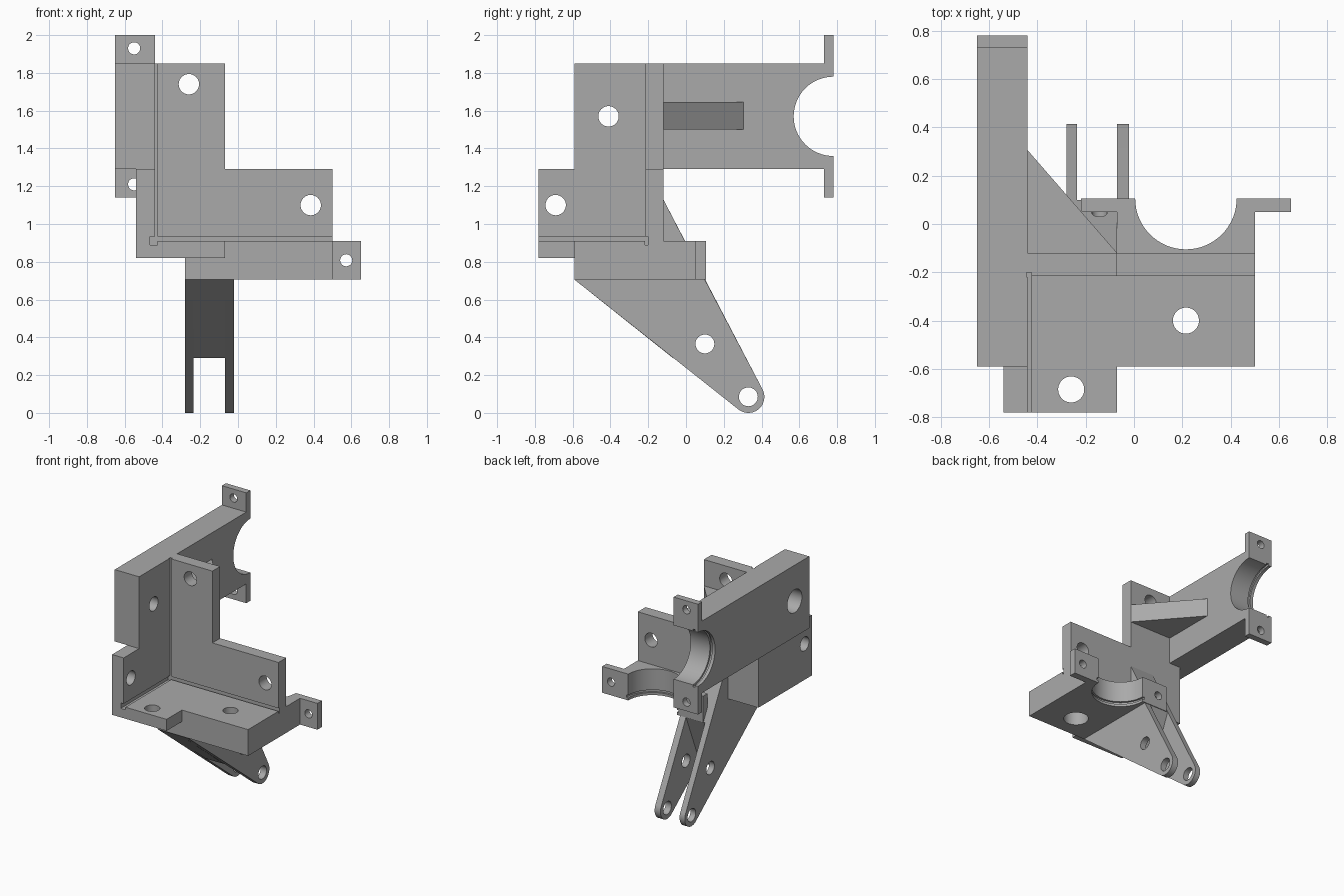
import bpy, bmesh, math

cube = bpy.data.objects.get("Cube")
if cube:
    bpy.data.objects.remove(cube, do_unlink=True)

grey = bpy.data.materials.new("plain_grey")
grey.use_nodes = True
grey.diffuse_color = (0.4, 0.4, 0.4, 1)
grey.node_tree.nodes["Principled BSDF"].inputs["Base Color"].default_value = (0.4, 0.4, 0.4, 1)

# Where a profile point (u, v) at depth w lands for each extrusion axis
PLACE = {
    "X": lambda u, v, w: (w, u, v),
    "Y": lambda u, v, w: (u, w, v),
    "Z": lambda u, v, w: (u, v, w),
}
parts = []
cutters = bpy.data.collections.new("cutters")
bpy.context.scene.collection.children.link(cutters)


def prism(name, axis, lo, hi, pts, cutter=False):
    """Extrude a flat profile along an axis."""
    bm = bmesh.new()
    place = PLACE[axis]
    rings = [[bm.verts.new(place(u, v, w)) for u, v in pts] for w in (lo, hi)]
    for ring in rings:
        bm.faces.new(ring)
    n = len(pts)
    for i in range(n):
        j = (i + 1) % n
        bm.faces.new((rings[0][i], rings[0][j], rings[1][j], rings[1][i]))
    bmesh.ops.recalc_face_normals(bm, faces=bm.faces)
    mesh = bpy.data.meshes.new(name)
    bm.to_mesh(mesh)
    bm.free()
    mesh.materials.append(grey)
    obj = bpy.data.objects.new(name, mesh)
    if cutter:
        obj.hide_render = True
        cutters.objects.link(obj)
    else:
        bpy.context.scene.collection.objects.link(obj)
        parts.append(obj)
    return obj


def rect(u0, u1, v0, v1):
    return [(u0, v0), (u1, v0), (u1, v1), (u0, v1)]


def arc(u, v, r, start, end, steps):
    angles = [math.radians(start + (end - start) * i / steps) for i in range(steps + 1)]
    return [(u + r * math.cos(a), v + r * math.sin(a)) for a in angles]


def hole(axis, lo, hi, u, v, r, steps=40):
    prism("hole_cutter", axis, lo, hi, arc(u, v, r, 0, 360, steps)[:-1], True)


def eared_arm(a0, a1, e0, e1, b0, b1, b2):
    """T profile: arm a0..a1 wide, ears e0..e1 wide at the end."""
    return [(a0, b0), (a1, b0), (a1, b1), (e1, b1), (e1, b2), (e0, b2), (e0, b1), (a0, b1)]


# Side plate: thick arm with ears, thin lower flange
side_profile = [(b, a) for a, b in eared_arm(1.29, 1.85, 1.14, 2.0, -0.59, 0.73, 0.78)]
prism("side_arm", "X", -0.65, -0.44, side_profile)
prism("side_flange", "X", -0.54, -0.44, rect(-0.78, -0.12, 0.82, 1.29))

# Base plate: thick arm with ears, thin front flange
prism("base_arm", "Z", 0.705, 0.91, eared_arm(-0.07, 0.5, -0.22, 0.65, -0.59, 0.05, 0.105))
prism("base_flange", "Z", 0.82, 0.91, rect(-0.54, -0.07, -0.78, -0.12))

# Back plate and its rib
prism("back_plate", "Y", -0.215, -0.12,
      [(-0.54, 0.82), (0.5, 0.82), (0.5, 1.29), (-0.07, 1.29), (-0.07, 1.85), (-0.54, 1.85)])
prism("back_rib", "Z", 1.5, 1.645, [(-0.45, -0.13), (-0.07, -0.13), (-0.07, -0.12), (-0.44, 0.305), (-0.45, 0.305)])

# Clevis: two legs with rounded tips and a web between them
tip = arc(0.33, 0.085, 0.085, 231.8, 388.4, 20)
root = [(-0.12, 1.13), (-0.12, 0.82), (-0.59, 0.82), (-0.59, 0.705)]
prism("clevis_outer_leg", "X", -0.28, -0.235, tip + root)
prism("clevis_inner_leg", "X", -0.07, -0.02, tip + [(0.1, 0.705), (-0.59, 0.705)])
prism("clevis_web", "X", -0.235, -0.07, [(-0.07, 0.291), (0.1, 0.705)] + root)

# Bearing seats with a retaining groove
hole("X", -0.7, -0.4, 0.78, 1.57, 0.21, 64)
hole("X", -0.625, -0.605, 0.78, 1.57, 0.225, 64)
hole("Z", 0.65, 0.95, 0.215, 0.105, 0.21, 64)
hole("Z", 0.725, 0.745, 0.215, 0.105, 0.225, 64)

# Plate screw holes, counterbored where the plate is thick
hole("X", -0.7, -0.4, -0.41, 1.57, 0.054)
hole("X", -0.7, -0.54, -0.41, 1.57, 0.09)
hole("X", -0.7, -0.4, -0.69, 1.1, 0.054)
hole("Z", 0.65, 0.95, 0.215, -0.4, 0.054)
hole("Z", 0.65, 0.81, 0.215, -0.4, 0.09)
hole("Z", 0.75, 0.95, -0.26, -0.685, 0.054)
hole("Y", -0.3, -0.05, -0.26, 1.74, 0.054)
hole("Y", -0.3, -0.05, 0.385, 1.1, 0.054)

# Ear holes
for z in (1.93, 1.21):
    hole("Y", 0.7, 0.8, -0.55, z, 0.032)
for x in (0.573, -0.143):
    hole("Y", 0.02, 0.15, x, 0.808, 0.032)

# Clevis pin holes
for y, z in ((0.33, 0.085), (0.1, 0.365)):
    hole("X", -0.3, 0, y, z, 0.05)

# Relief grooves along the three inner edges
prism("groove_cutter", "X", -0.465, 0.55, rect(-0.216, -0.2, 0.89, 0.933), True)
prism("groove_cutter", "Y", -0.8, -0.2, rect(-0.465, -0.425, 0.89, 0.933), True)
prism("groove_cutter", "Z", 0.89, 1.9, rect(-0.445, -0.425, -0.22, -0.2), True)

# Cut every part, then tidy the shading
for obj in parts:
    mod = obj.modifiers.new("cuts", "BOOLEAN")
    mod.operation = "DIFFERENCE"
    mod.solver = "EXACT"
    mod.operand_type = "COLLECTION"
    mod.collection = cutters
    bpy.ops.object.select_all(action="DESELECT")
    bpy.context.view_layer.objects.active = obj
    obj.select_set(True)
    bpy.ops.object.modifier_apply(modifier=mod.name)
    bpy.ops.object.shade_smooth_by_angle(angle=math.radians(30))

for obj in list(cutters.objects):
    bpy.data.objects.remove(obj, do_unlink=True)
bpy.data.collections.remove(cutters)
